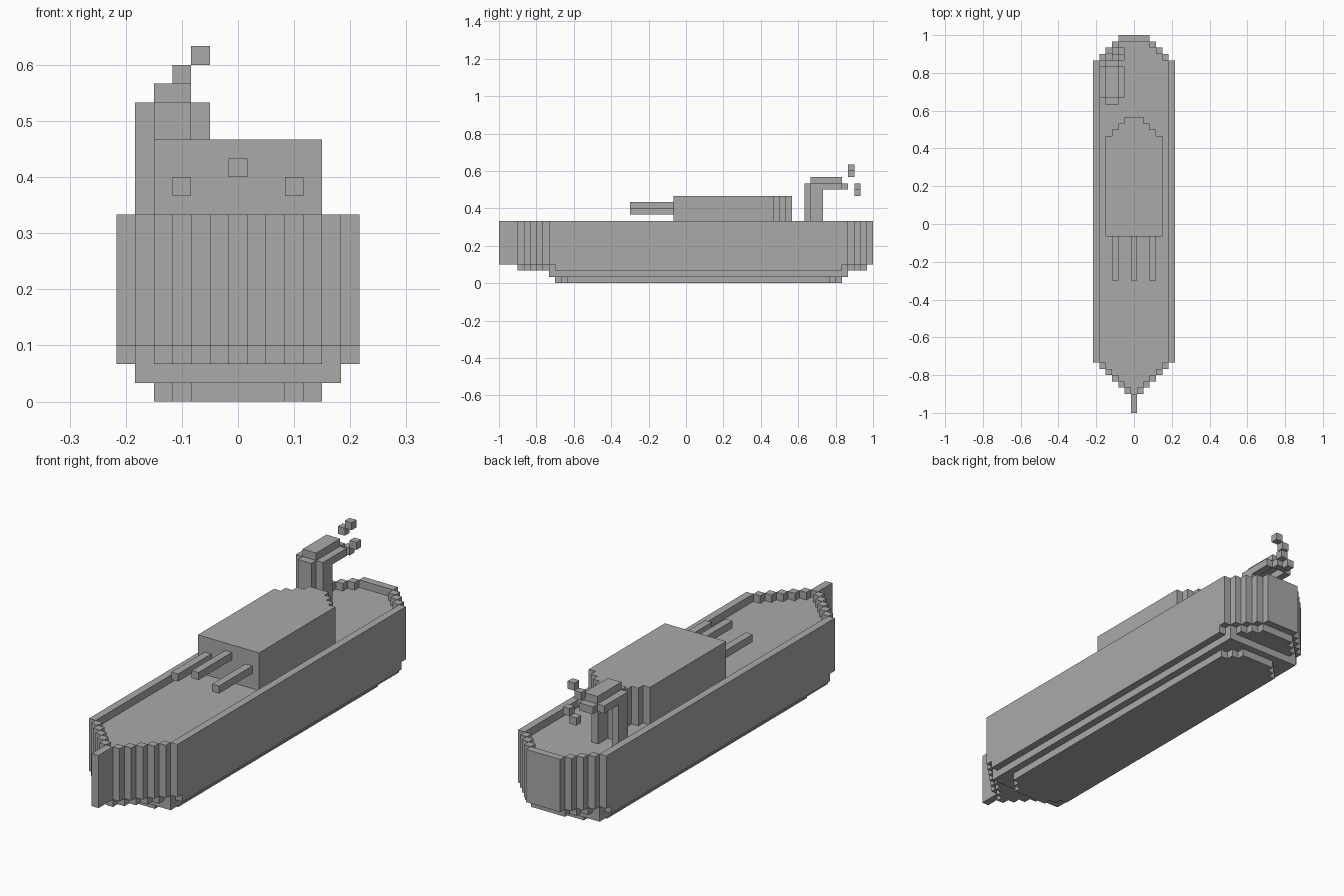
import bpy
import bmesh

if "Cube" in bpy.data.objects:
    bpy.data.objects.remove(bpy.data.objects["Cube"], do_unlink=True)

CELL = 2 / 60  # the model is laid out on a block grid, 60 blocks long

grey = bpy.data.materials.new("plain_grey")
grey.diffuse_color = (0.4, 0.4, 0.4, 1)
grey.use_nodes = True
grey.node_tree.nodes["Principled BSDF"].inputs["Base Color"].default_value = (0.4, 0.4, 0.4, 1)


def point(x, row, level):
    return (x * CELL, row * CELL - 1, level * CELL)


def prism(bm, outline, bottom, top):
    """Extrude a flat outline of (x, row) between two levels."""
    face = bm.faces.new([bm.verts.new(point(x, r, bottom)) for x, r in outline])
    new = bmesh.ops.extrude_face_region(bm, geom=[face])["geom"]
    for v in new:
        if isinstance(v, bmesh.types.BMVert):
            v.co.z = top * CELL


def block(bm, cols, rows, levels):
    """Box over inclusive column numbers and half-open rows and levels."""
    a, b = cols[0] - 0.5, cols[1] + 0.5
    prism(bm, [(a, rows[0]), (b, rows[0]), (b, rows[1]), (a, rows[1])], *levels)


def finish(name, bm):
    bmesh.ops.recalc_face_normals(bm, faces=bm.faces)
    mesh = bpy.data.meshes.new(name)
    bm.to_mesh(mesh)
    bm.free()
    mesh.materials.append(grey)
    bpy.context.collection.objects.link(bpy.data.objects.new(name, mesh))


def blocks(name, boxes):
    bm = bmesh.new()
    for box in boxes:
        block(bm, *box)
    finish(name, bm)


def stepped(name, runs, bottom, top):
    """Symmetric stepped slab; each run is (first row, end row, half columns)."""
    side = []
    for start, end, half in runs:
        side += [(half + 0.5, start), (half + 0.5, end)]
    bm = bmesh.new()
    prism(bm, side + [(-x, r) for x, r in reversed(side)], bottom, top)
    finish(name, bm)


# Hull, stacked from the keel up
bow = [(2 + h, 3 + h, h) for h in range(1, 6)]
stern = [(61 - h, 62 - h, h) for h in (5, 4, 3, 2)]
hull_runs = [(0, 3, 0)] + bow + [(8, 56, 6)] + stern
lower_runs = ([(3 + h, 4 + h, h) for h in range(6)] + [(9, 55, 6)]
              + [(60 - h, 61 - h, h) for h in (5, 4, 3, 2)])
stepped("keel", [(9, 10, 2), (10, 11, 3), (11, 53, 4), (53, 54, 3), (54, 55, 2)], 0, 1)
stepped("bilge", [(8, 56, 5)], 1, 2)
stepped("lower_hull", lower_runs, 2, 3)
stepped("hull", hull_runs, 3, 9)

# Bulwark one block thick around the deck
rim = []
for start, end, half in hull_runs:
    if start == 0 or end == 60:
        rim.append(((-half, half), (start, end), (9, 10)))
    else:
        rim += [((s * half, s * half), (start, end), (9, 10)) for s in (-1, 1)]
blocks("bulwark", rim)

# Cabin with a stepped rear, and three barrels on its front
stepped("cabin", [(28, 44, 4), (44, 45, 3), (45, 46, 2), (46, 47, 1)], 9, 14)
for name, col, level in (("right_barrel", -3, 11), ("middle_barrel", 0, 12), ("left_barrel", 3, 11)):
    blocks(name, [((col, col), (21, 28), (level, level + 1))])

# Half-round funnel, open at the rear, with a ring and a raised cap
blocks("funnel", [
    ((-4, -3), (49, 50), (9, 16)),
    ((-5, -5), (50, 52), (9, 16)),
    ((-2, -2), (50, 52), (9, 16)),
])
blocks("funnel_ring", [
    ((-5, -5), (52, 55), (15, 16)),
    ((-2, -2), (52, 55), (15, 16)),
    ((-4, -3), (55, 56), (15, 16)),
])
blocks("funnel_cap", [((-4, -3), (50, 55), (16, 17))])

# Loose puffs behind the funnel
puffs = [(-3, 56, 17), (-2, 56, 18), (-3, 57, 14), (-2, 57, 15)]
blocks("smoke_puffs", [((c, c), (r, r + 1), (z, z + 1)) for c, r, z in puffs])
